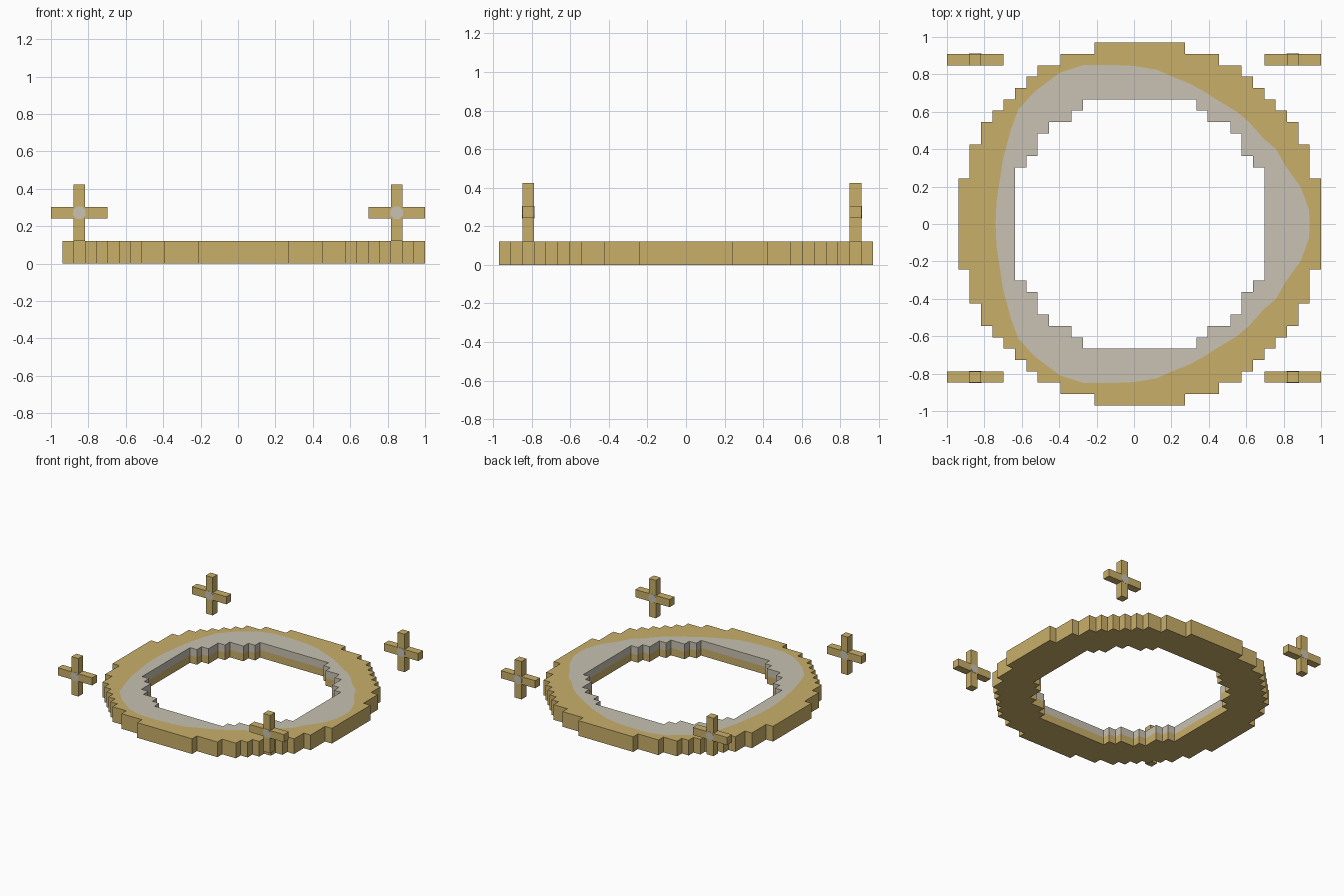
import bpy
import bmesh
import math
from mathutils import Vector
from mathutils.geometry import tessellate_polygon

if "Cube" in bpy.data.objects:
    bpy.data.objects.remove(bpy.data.objects["Cube"])

U = 2 / 33            # block size
CX = U / 2            # ring centre in x
H = 2 * U             # ring height


def material(name, rgb):
    m = bpy.data.materials.new(name)
    m.diffuse_color = (*rgb, 1)
    m.use_nodes = True
    m.node_tree.nodes["Principled BSDF"].inputs["Base Color"].default_value = m.diffuse_color
    return m


GOLD = material("sand_gold", (0.584, 0.429, 0.141))
GREY = material("pale_grey", (0.578, 0.539, 0.445))


def finish(bm, name):
    bmesh.ops.remove_doubles(bm, verts=bm.verts, dist=1e-5)
    bmesh.ops.recalc_face_normals(bm, faces=bm.faces)
    mesh = bpy.data.meshes.new(name)
    bm.to_mesh(mesh)
    bm.free()
    for m in (GOLD, GREY):
        mesh.materials.append(m)
    obj = bpy.data.objects.new(name, mesh)
    bpy.context.collection.objects.link(obj)
    return obj


def stepped_loop(corners):
    """Closed stair-stepped outline from the outward corners of one quadrant."""
    quad = []
    for i, (x, y) in enumerate(corners):
        quad.append((x, y))
        if i + 1 < len(corners):
            quad.append((x, corners[i + 1][1]))
    left = [(-x, y) for x, y in quad]
    half = left[::-1] + quad
    half += [(x, -y) for x, y in half[::-1]]
    return [(CX + x * U, y * U) for x, y in half]


def flat_band(bm, outer, inner, z, mat):
    loops = [[Vector((x, y, z)) for x, y in loop] for loop in (outer, inner)]
    points = loops[0] + loops[1]
    for tri in tessellate_polygon(loops):
        f = bm.faces.new([bm.verts.new(points[i]) for i in tri])
        f.material_index = mat


def wall(bm, loop, z0, z1, mat):
    for (ax, ay), (bx, by) in zip(loop, loop[1:] + loop[:1]):
        f = bm.faces.new([bm.verts.new(p) for p in
                          ((ax, ay, z0), (bx, by, z0), (bx, by, z1), (ax, ay, z1))])
        f.material_index = mat


# Stepped ring with a pale inner border
outer = stepped_loop([(4, 16), (7, 15), (9, 14), (10, 13), (11, 12), (12, 11),
                      (13, 10), (14, 9), (15, 7), (16, 4)])
inner = stepped_loop([(5, 11), (6, 10), (8, 9), (9, 8), (10, 6), (11, 5)])
border = [(.94, 0), (.935, .08), (.89, .2), (.81, .31), (.76, .4), (.69, .46),
          (.62, .54), (.55, .6), (.45, .66), (.39, .7), (.3, .75), (.2, .79),
          (.12, .825), (0, .845), (-.1, .85), (-.27, .85), (-.395, .81),
          (-.53, .71), (-.62, .61), (-.66, .5), (-.7, .35), (-.735, .12), (-.74, 0)]
border += [(x, -y) for x, y in border[-2:0:-1]]

bm = bmesh.new()
flat_band(bm, outer, border, H, 0)
flat_band(bm, border, inner, H, 1)
flat_band(bm, outer, inner, 0, 0)
wall(bm, outer, 0, H, 0)
wall(bm, inner, 0, H / 2, 0)
wall(bm, inner, H / 2, H, 1)
finish(bm, "stepped_ring")


# Floating corner crosses, each with a pale spot on front and back
def cross(name, cx, cy):
    a, b, cz = U / 2, 2.5 * U, 4.5 * U
    quarter = [(b, -a), (b, a), (a, a)]
    profile = []
    for k in range(4):
        c, s = round(math.cos(k * math.pi / 2)), round(math.sin(k * math.pi / 2))
        profile += [(x * c - z * s, x * s + z * c) for x, z in quarter]
    bm = bmesh.new()
    face = bm.faces.new([bm.verts.new((cx + x, cy - a, cz + z)) for x, z in profile])
    ext = bmesh.ops.extrude_face_region(bm, geom=[face], use_keep_orig=True)
    bmesh.ops.translate(bm, vec=(0, U, 0),
                        verts=[v for v in ext["geom"] if isinstance(v, bmesh.types.BMVert)])
    finish(bm, name)

    bm = bmesh.new()
    for side in (-1, 1):
        ring = [(0.036 * math.cos(math.radians(22.5 + 45 * i)),
                 0.036 * math.sin(math.radians(22.5 + 45 * i))) for i in range(8)]
        y0, y1 = cy + side * a, cy + side * (a + 0.002)
        loops = [[bm.verts.new((cx + x, y, cz + z)) for x, z in ring] for y in (y0, y1)]
        bm.faces.new(loops[0])
        bm.faces.new(loops[1])
        for i in range(8):
            j = (i + 1) % 8
            bm.faces.new((loops[0][i], loops[0][j], loops[1][j], loops[1][i]))
    for f in bm.faces:
        f.material_index = 1
    finish(bm, name + "_spots")


for x_name, x in (("left", -1 + 2.5 * U), ("right", 1 - 2.5 * U)):
    for y_name, y in (("front", -13.5 * U), ("back", 14.5 * U)):
        cross(f"{y_name}_{x_name}_cross", x, y)
